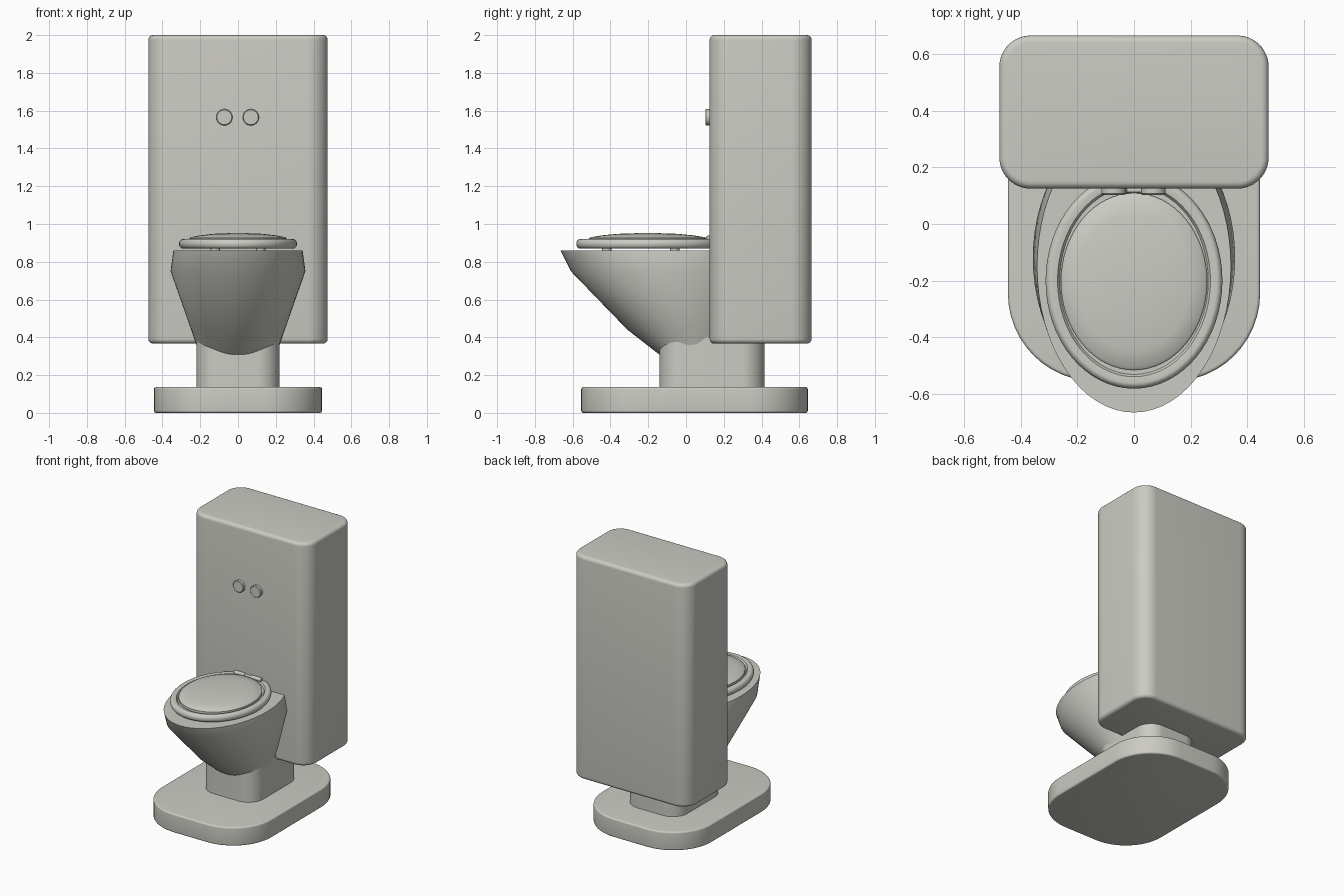
import bpy
import bmesh
from math import sin, cos, pi, radians

if "Cube" in bpy.data.objects:
    bpy.data.objects.remove(bpy.data.objects["Cube"], do_unlink=True)

ceramic = bpy.data.materials.new("warm_grey_ceramic")
ceramic.use_nodes = True
COLOUR = (0.60, 0.60, 0.55, 1)
ceramic.diffuse_color = COLOUR
ceramic.node_tree.nodes["Principled BSDF"].inputs["Base Color"].default_value = COLOUR


def ellipse(cy, rx, ry, z, n=64):
    return [(rx * cos(2 * pi * i / n), cy + ry * sin(2 * pi * i / n), z) for i in range(n)]


def rounded_rect(hx, y0, y1, r, z, steps=12):
    """Outline of a rounded rectangle, anticlockwise."""
    corners = [(hx - r, y1 - r), (r - hx, y1 - r), (r - hx, y0 + r), (hx - r, y0 + r)]
    return [(cx + r * cos(pi / 2 * (q + s / steps)), cy + r * sin(pi / 2 * (q + s / steps)), z)
            for q, (cx, cy) in enumerate(corners) for s in range(steps + 1)]


def loft(name, rings):
    """Skin a stack of equal-sized rings and cap both ends."""
    bm = bmesh.new()
    rows = [[bm.verts.new(p) for p in ring] for ring in rings]
    for low, high in zip(rows, rows[1:]):
        for i in range(len(low)):
            j = (i + 1) % len(low)
            bm.faces.new((low[i], low[j], high[j], high[i]))
    bm.faces.new(rows[0][::-1])
    bm.faces.new(rows[-1])
    bmesh.ops.recalc_face_normals(bm, faces=bm.faces)
    mesh = bpy.data.meshes.new(name)
    bm.to_mesh(mesh)
    bm.free()
    mesh.materials.append(ceramic)
    obj = bpy.data.objects.new(name, mesh)
    bpy.context.collection.objects.link(obj)
    bpy.ops.object.select_all(action="DESELECT")
    obj.select_set(True)
    bpy.context.view_layer.objects.active = obj
    bpy.ops.object.shade_smooth_by_angle(angle=radians(35))
    return obj


def soft_block(name, hx, y0, y1, r, z0, z1, edge, steps=5):
    """Rounded-corner block with rolled top and bottom edges."""
    arc = [pi / 2 * s / steps for s in range(steps + 1)]
    levels = [(edge * (1 - sin(a)), z0 + edge * (1 - cos(a))) for a in arc]
    levels += [(inset, z0 + z1 - z) for inset, z in reversed(levels)]
    return loft(name, [rounded_rect(hx - d, y0 + d, y1 - d, r - d, z) for d, z in levels])


# Floor plinth, pedestal and cistern
soft_block("floor_plinth", 0.445, -0.555, 0.645, 0.31, 0, 0.137, 0.012)
loft("pedestal", [rounded_rect(0.22, -0.14, 0.415, 0.12, z) for z in (0.12, 0.40)])
soft_block("cistern", 0.475, 0.125, 0.665, 0.11, 0.367, 2.0, 0.025)

# Bowl, leaning forward as it widens
loft("bowl", [ellipse(0.04, 0.20, 0.17, 0.30),
              ellipse(0.00, 0.248, 0.31, 0.44),
              ellipse(-0.12, 0.357, 0.49, 0.75),
              ellipse(-0.15, 0.342, 0.515, 0.86)])

# Seat with a rounded rim, sinking inward under the lid
rim = [(0.02 * (1 - cos(a)), 0.895 + 0.025 * sin(a))
       for a in [pi * (s / 10 - 0.5) for s in range(11)]]
rim.append((0.042, 0.917))
rim.append((0.05, 0.905))
loft("seat", [ellipse(-0.2, 0.312 - d, 0.381 - d, z) for d, z in rim])

# Gently domed lid
lid = [(0.258, 0.90), (0.258, 0.922), (0.250, 0.930), (0.20, 0.940),
       (0.13, 0.948), (0.06, 0.951), (0.01, 0.952)]
loft("lid", [ellipse(-0.203, r, r * 1.21, z) for r, z in lid])

# Bumpers between seat and bowl
for side in (-1, 1):
    for label, y in (("front", -0.42), ("rear", -0.06)):
        pad = loft(f"{label}_bumper_{'left' if side > 0 else 'right'}",
                   [ellipse(y, 0.025, 0.025, z, 16) for z in (0.855, 0.88)])
        pad.location.x = side * 0.12


def rod(name, radius, length, edge=0.004):
    """Upright rod with softened ends, ready to be turned."""
    return loft(name, [ellipse(0, radius - d, radius - d, z, 32) for d, z in
                       ((edge, 0), (0, edge), (0, length - edge), (edge, length))])


# Hinge barrels behind the lid
for name, x, radius, length in (("hinge_left", 0.025, 0.014, 0.085),
                                ("hinge_right", -0.11, 0.014, 0.085),
                                ("hinge_pin", -0.03, 0.009, 0.06)):
    barrel = rod(name, radius, length, 0.002)
    barrel.rotation_euler.y = pi / 2
    barrel.location = (x, 0.119, 0.925)

# Pair of flush buttons
for name, x in (("flush_button_left", 0.068), ("flush_button_right", -0.072)):
    button = rod(name, 0.043, 0.04)
    button.rotation_euler.x = pi / 2
    button.location = (x, 0.143, 1.565)
